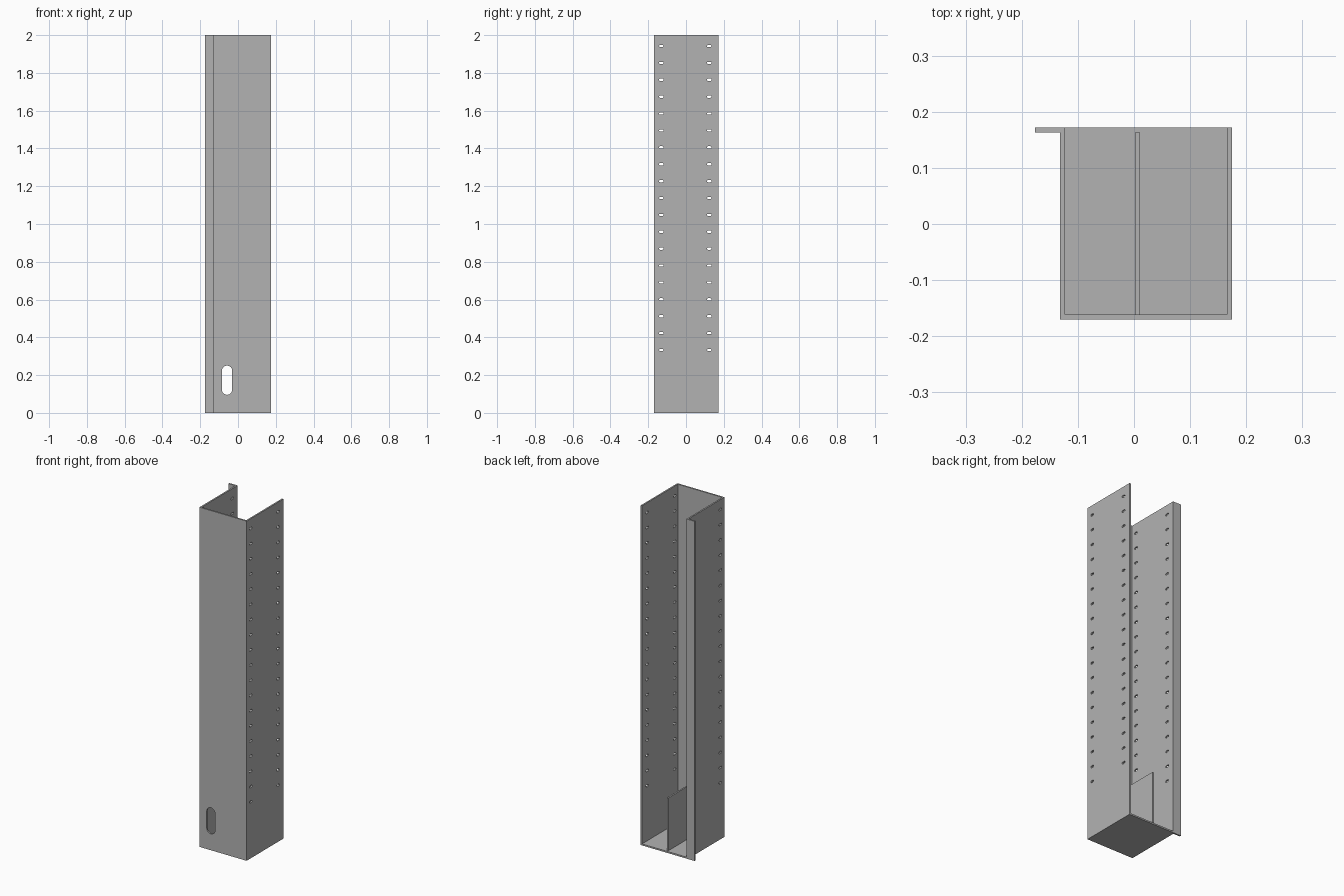
import bpy
import bmesh
from math import cos, sin, pi
from mathutils import Vector

default_cube = bpy.data.objects.get("Cube")
if default_cube:
    bpy.data.objects.remove(default_cube, do_unlink=True)

# Overall dimensions
HEIGHT = 2.0
WALL = 0.009
LEFT, RIGHT = 0.175, -0.132
FRONT, BACK = -0.17, 0.172
FLANGE_END = -0.176
DIVIDER_X, DIVIDER_TOP = 0.006, 0.32

steel = bpy.data.materials.new("grey steel")
steel.use_nodes = True
GREY = (0.45, 0.45, 0.45, 1)
steel.diffuse_color = GREY
steel.node_tree.nodes["Principled BSDF"].inputs["Base Color"].default_value = GREY


def make_object(name, bm):
    bmesh.ops.recalc_face_normals(bm, faces=bm.faces)
    mesh = bpy.data.meshes.new(name)
    bm.to_mesh(mesh)
    bm.free()
    mesh.materials.append(steel)
    obj = bpy.data.objects.new(name, mesh)
    bpy.context.collection.objects.link(obj)
    return obj


def add_prism(bm, outline, direction):
    """Extrude a closed outline along a direction."""
    face = bm.faces.new([bm.verts.new(p) for p in outline])
    result = bmesh.ops.extrude_face_region(bm, geom=[face], use_keep_orig=True)
    verts = [v for v in result["geom"] if isinstance(v, bmesh.types.BMVert)]
    bmesh.ops.translate(bm, verts=verts, vec=direction)


def make_box(name, x0, x1, y0, y1, z0, z1):
    bm = bmesh.new()
    add_prism(bm, [(x0, y0, z0), (x1, y0, z0), (x1, y1, z0), (x0, y1, z0)],
              Vector((0, 0, z1 - z0)))
    return make_object(name, bm)


def stadium(length, width, steps=8):
    """Outline of a round-ended slot, long along its first axis."""
    radius, half = width / 2, (length - width) / 2
    points = []
    for side in (1, -1):
        for i in range(steps + 1):
            angle = -pi / 2 + pi * i / steps
            points.append((side * (half + radius * cos(angle)),
                           side * radius * sin(angle)))
    return points


# Folded channel with one outward flange
profile = [
    (RIGHT, FRONT), (LEFT, FRONT), (LEFT, BACK), (LEFT - WALL, BACK),
    (LEFT - WALL, FRONT + WALL), (RIGHT + WALL, FRONT + WALL),
    (RIGHT + WALL, BACK), (FLANGE_END, BACK),
    (FLANGE_END, BACK - WALL), (RIGHT, BACK - WALL),
]
bm = bmesh.new()
add_prism(bm, [(x, y, 0) for x, y in profile], Vector((0, 0, HEIGHT)))
channel = make_object("channel_body", bm)

# Cutter: two columns of small slots through both side walls
bm = bmesh.new()
for row in range(19):
    z = 0.333 + row * 0.0894
    for y in (-0.131, 0.123):
        add_prism(bm, [(-0.3, y + a, z + b) for a, b in stadium(0.024, 0.012)],
                  Vector((0.6, 0, 0)))

# Cutter: tall cable slot through the front wall
add_prism(bm, [(-0.058 + b, -0.2, 0.173 + a) for a, b in stadium(0.155, 0.054)],
          Vector((0, 0.06, 0)))
cutter = make_object("slot_cutter", bm)
cutter.hide_render = True

# Cut the slots, then discard the cutter
cut = channel.modifiers.new("slots", "BOOLEAN")
cut.operation = "DIFFERENCE"
cut.solver = "EXACT"
cut.object = cutter
bpy.context.view_layer.objects.active = channel
bpy.ops.object.modifier_apply(modifier=cut.name)
bpy.data.objects.remove(cutter, do_unlink=True)

# Floor plate and upright divider
make_box("floor_plate", RIGHT + WALL, LEFT - WALL, FRONT + WALL, BACK, 0, WALL)
make_box("divider", DIVIDER_X - WALL / 2, DIVIDER_X + WALL / 2,
         FRONT + WALL, BACK - WALL, WALL, DIVIDER_TOP)
